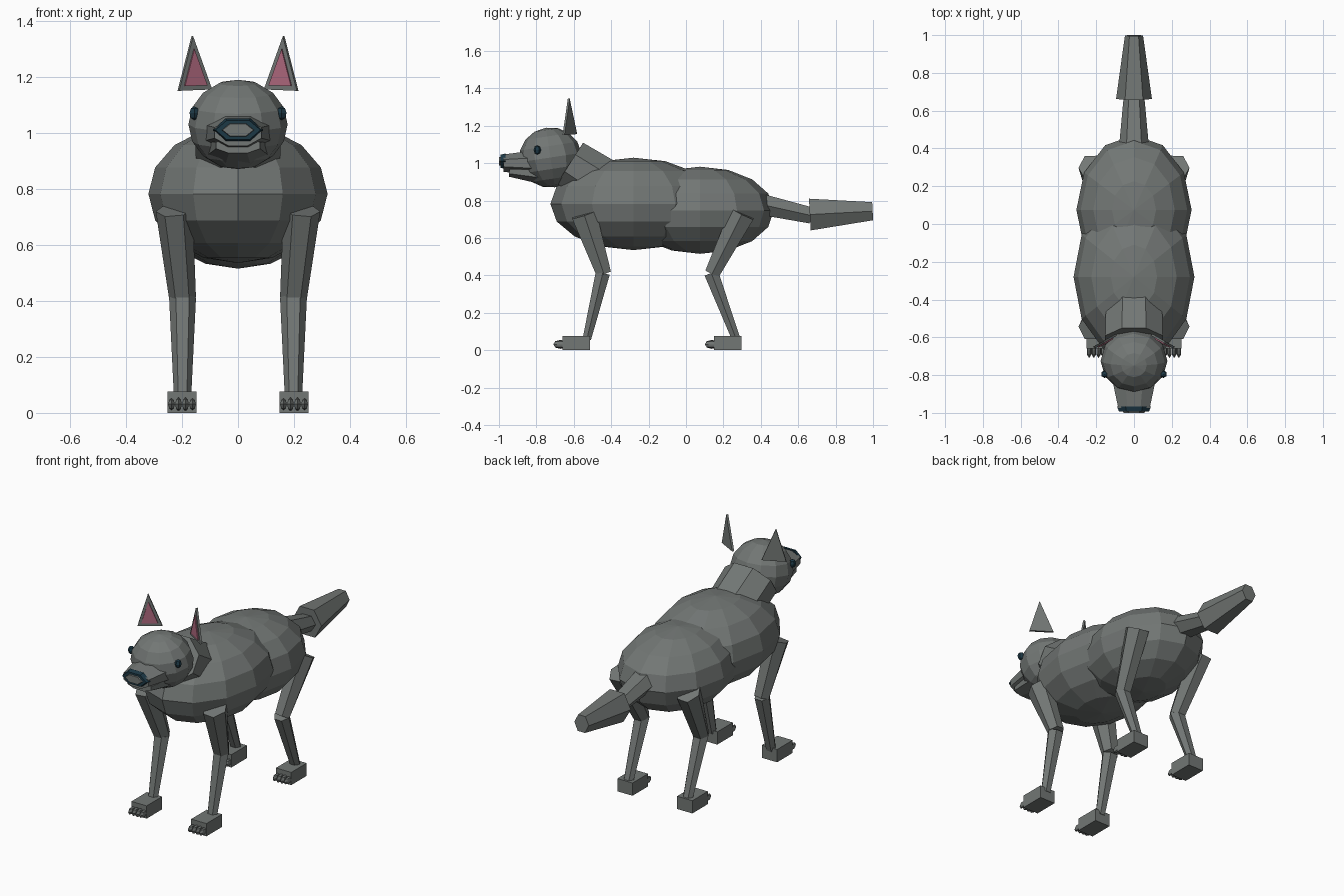
import bpy, bmesh, math
from mathutils import Vector, Matrix

if "Cube" in bpy.data.objects:
    bpy.data.objects.remove(bpy.data.objects["Cube"])


def material(name, rgb):
    m = bpy.data.materials.new(name)
    m.diffuse_color = (*rgb, 1)
    m.use_nodes = True
    m.node_tree.nodes["Principled BSDF"].inputs["Base Color"].default_value = m.diffuse_color
    return m


FUR = material("grey fur", (0.17, 0.185, 0.178))
PINK = material("ear pink", (0.43, 0.14, 0.21))
DARK = material("dark teal", (0.012, 0.04, 0.06))


def finish(bm, name, mat):
    bmesh.ops.recalc_face_normals(bm, faces=bm.faces)
    me = bpy.data.meshes.new(name)
    bm.to_mesh(me)
    bm.free()
    me.materials.append(mat)
    ob = bpy.data.objects.new(name, me)
    bpy.context.collection.objects.link(ob)
    return ob


def ellipsoid(name, centre, radii, seg=12, rings=8, mat=FUR, tilt=0):
    bm = bmesh.new()
    bmesh.ops.create_uvsphere(bm, u_segments=seg, v_segments=rings, radius=1)
    mx = (Matrix.Translation(centre) @ Matrix.Rotation(tilt, 4, 'X')
          @ Matrix.Diagonal((*radii, 1)))
    bm.transform(mx)
    return finish(bm, name, mat)


def taper(name, start, end, r0, r1, sides=6, mat=FUR, turn=0.0):
    """Tapered prism between two points; radii are (across x, other way)."""
    start, end = Vector(start), Vector(end)
    d = (end - start).normalized()
    u = (Vector((1, 0, 0)) - d * d.x).normalized()
    v = d.cross(u)
    bm = bmesh.new()
    loops = []
    for p, r in ((start, r0), (end, r1)):
        angles = [turn + 2 * math.pi * i / sides for i in range(sides)]
        loops.append([bm.verts.new(p + u * r[0] * math.cos(a) + v * r[1] * math.sin(a))
                      for a in angles])
    a, b = loops
    for i in range(sides):
        j = (i + 1) % sides
        bm.faces.new((a[i], a[j], b[j], b[i]))
    bm.faces.new(a)
    bm.faces.new(b)
    return finish(bm, name, mat)


def box(name, low, high):
    low, high = Vector(low), Vector(high)
    bm = bmesh.new()
    bmesh.ops.create_cube(bm, size=1)
    bm.transform(Matrix.Translation((low + high) / 2) @ Matrix.Diagonal((*(high - low), 1)))
    return finish(bm, name, FUR)


def triangle_plate(name, pts, offset, mat):
    """Thin triangular slab pushed along an offset vector."""
    bm = bmesh.new()
    f = [bm.verts.new(Vector(p)) for p in pts]
    b = [bm.verts.new(Vector(p) + offset) for p in pts]
    bm.faces.new(f)
    bm.faces.new(b)
    for i in range(3):
        j = (i + 1) % 3
        bm.faces.new((f[i], f[j], b[j], b[i]))
    return finish(bm, name, mat)


# Torso
ellipsoid("chest", (0, -0.28, 0.782), (0.32, 0.445, 0.247))
ellipsoid("hindquarters", (0, 0.075, 0.748), (0.305, 0.395, 0.233))

# Neck and head
taper("neck", (0, -0.62, 1.0), (0, -0.44, 0.885), (0.165, 0.14), (0.16, 0.15),
      8, turn=math.pi / 8)
ellipsoid("head", (0, -0.725, 1.03), (0.177, 0.168, 0.161), tilt=0.15)
taper("muzzle", (0, -0.80, 1.0), (0, -0.975, 1.0), (0.13, 0.075), (0.09, 0.05),
      8, turn=math.pi / 8)
taper("lower_jaw", (0, -0.78, 0.945), (0, -0.945, 0.955), (0.115, 0.06), (0.085, 0.03),
      8, turn=math.pi / 8)

# Nose rim with the fur tip poking through
taper("nose", (0, -0.965, 1.01), (0, -0.992, 1.01), (0.09, 0.048), (0.08, 0.04), 6, DARK)
taper("nose_tip", (0, -0.98, 1.01), (0, -1.0, 1.01), (0.062, 0.03), (0.055, 0.025), 6)

# Tail
taper("tail_base", (0, 0.40, 0.78), (0, 0.67, 0.72), (0.08, 0.065), (0.055, 0.05))
taper("tail_brush", (0, 0.662, 0.725), (0, 0.998, 0.743), (0.095, 0.098), (0.048, 0.056))

for s, side in ((1, "left"), (-1, "right")):
    # Eye
    ellipsoid("eye_" + side, (s * 0.156, -0.795, 1.07), (0.02, 0.02, 0.025), 6, 4, DARK)

    # Ear turned inward, with a pink panel on its front
    normal = Vector((-s * 0.5, -0.86, 0))
    ear = [Vector((s * 0.21, -0.66, 1.15)), Vector((s * 0.092, -0.592, 1.155)),
           Vector((s * 0.16, -0.632, 1.345))]
    triangle_plate("ear_" + side, ear, -normal * 0.012, FUR)
    mid = (ear[0] + ear[1] + ear[2]) / 3 - Vector((0, 0, 0.015))
    panel = [mid + (p - mid) * 0.68 for p in ear]
    triangle_plate("ear_inside_" + side, panel, normal * 0.006, PINK)

    # Legs: hip y, knee y, ankle y, front of paw y, hip z
    for end, hip, knee, ankle, paw, hz in (("front", -0.545, -0.44, -0.53, -0.66, 0.725),
                                           ("hind", 0.30, 0.14, 0.268, 0.15, 0.73)):
        tag = end + "_" + side
        taper("upper_leg_" + tag, (s * 0.228, hip, hz), (s * 0.198, knee, 0.41),
              (0.066, 0.078), (0.048, 0.046))
        taper("lower_leg_" + tag, (s * 0.198, knee - 0.005, 0.412), (s * 0.198, ankle, 0.06),
              (0.048, 0.044), (0.031, 0.026))
        box("paw_" + tag, (s * 0.2 - 0.051, paw, 0.004), (s * 0.2 + 0.051, paw + 0.148, 0.077))
        for i in range(4):
            x = s * 0.2 + (i - 1.5) * 0.025
            ellipsoid("toe_%s_%d" % (tag, i + 1), (x, paw - 0.012, 0.031),
                      (0.0135, 0.038, 0.024 if i in (1, 2) else 0.021), 6, 4)

# Rest the paws on the ground
for ob in bpy.data.objects:
    if ob.name.startswith("paw_"):
        for v in ob.data.vertices:
            if v.co.z < 0.01:
                v.co.z = 0.0
